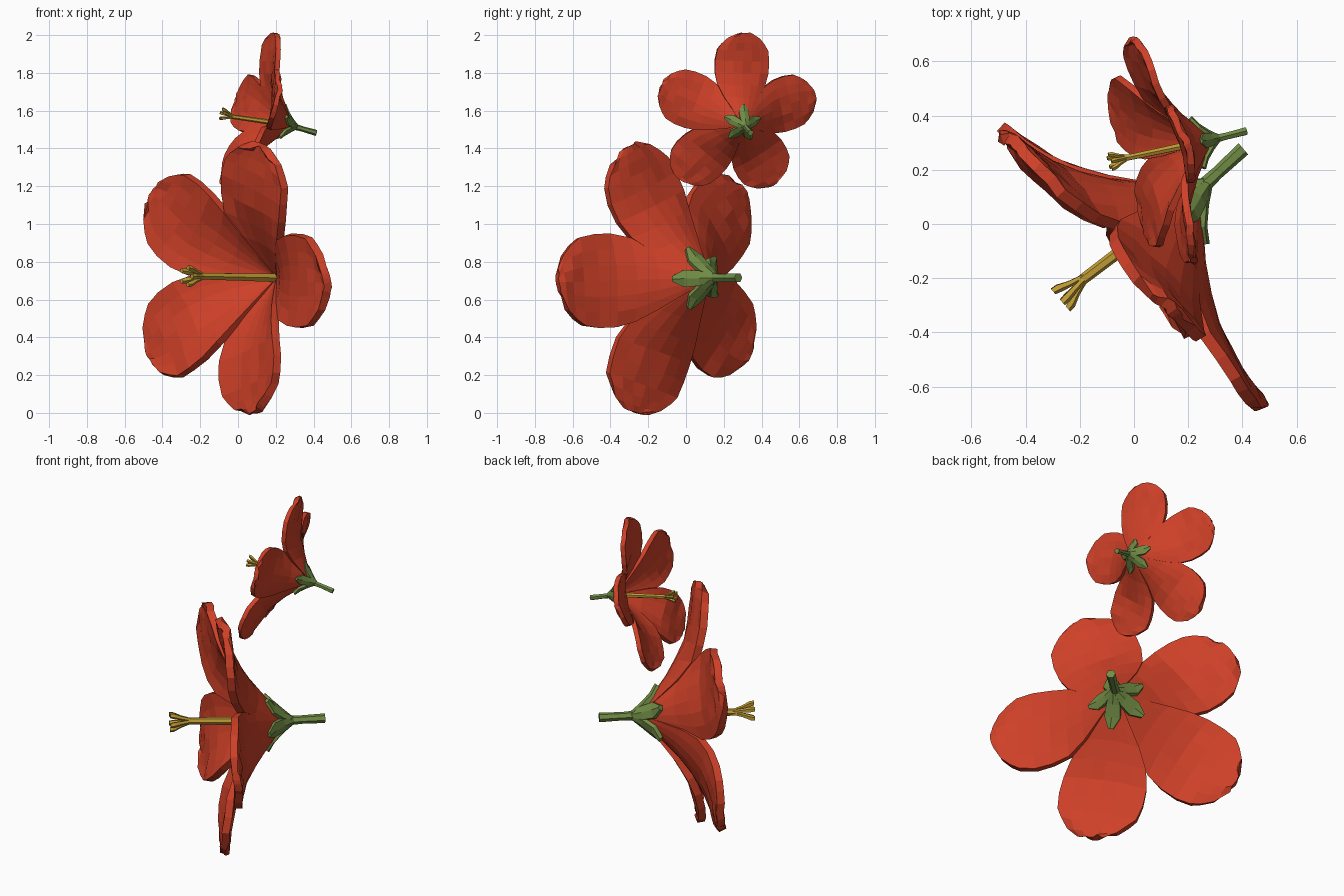
import bpy, bmesh, math, random
from mathutils import Vector, Matrix

if "Cube" in bpy.data.objects:
    bpy.data.objects.remove(bpy.data.objects["Cube"])

random.seed(4)

def material(name, rgb):
    m = bpy.data.materials.new(name)
    m.diffuse_color = (*rgb, 1)
    m.use_nodes = True
    m.node_tree.nodes["Principled BSDF"].inputs["Base Color"].default_value = m.diffuse_color
    return m

RED = material("petal red", (0.62, 0.052, 0.021))
GREEN = material("sepal green", (0.165, 0.265, 0.06))
YELLOW = material("pistil yellow", (0.52, 0.33, 0.035))

# Petal rows: distance from axis, half width; and funnel profile (radius, depth)
ROWS = [(0.02, 0.025), (0.1, 0.085), (0.2, 0.16), (0.3, 0.218), (0.4, 0.243),
        (0.5, 0.246), (0.59, 0.232), (0.66, 0.196), (0.71, 0.145), (0.742, 0.07)]
FUNNEL = [(0, 0.015), (0.22, 0.195), (0.4, 0.305), (0.55, 0.345), (0.8, 0.375)]

def depth(r):
    for (r0, d0), (r1, d1) in zip(FUNNEL, FUNNEL[1:]):
        if r <= r1:
            return d0 + (d1 - d0) * (r - r0) / (r1 - r0)
    return FUNNEL[-1][1]

def finish(name, bm, frame, mat):
    bm.transform(frame)
    bmesh.ops.recalc_face_normals(bm, faces=bm.faces)
    mesh = bpy.data.meshes.new(name)
    bm.to_mesh(mesh)
    bm.free()
    mesh.materials.append(mat)
    ob = bpy.data.objects.new(name, mesh)
    bpy.context.collection.objects.link(ob)
    return ob

def loft(bm, rings):
    """Skin a list of equal rings and cap both ends."""
    vs = [[bm.verts.new(p) for p in ring] for ring in rings]
    n = len(vs[0])
    for a, b in zip(vs, vs[1:]):
        for i in range(n):
            j = (i + 1) % n
            bm.faces.new((a[i], a[j], b[j], b[i]))
    bm.faces.new(vs[0][::-1])
    bm.faces.new(vs[-1])

def tube(bm, path, sides):
    """Tube through (point, radius) pairs running along local z."""
    loft(bm, [[Vector(p) + Vector((math.cos(t), math.sin(t), 0)) * r
               for t in (math.tau * i / sides for i in range(sides))]
              for p, r in path])

def petal(name, frame, angle, scale):
    bm = bmesh.new()
    cols = 6
    tilt = 1 - 0.1 * math.cos(angle)
    reach = 1.03 if angle == 0 else 1.0
    grid = []
    for r, w in ROWS:
        row = []
        for i in range(cols + 1):
            s = 2 * i / cols - 1
            v = s * w
            edge = r * reach - 0.02 * s * s * (r > 0.6)
            z = depth(math.hypot(edge, v)) * tilt
            # one side laps over the neighbour, both edges cup forward
            z += min(r, 0.3) * (0.04 * s + 0.04 * s * s)
            if r > 0.3:
                z += random.uniform(-0.007, 0.007)
            row.append(bm.verts.new((edge, v, z)))
        grid.append(row)
    for a, b in zip(grid, grid[1:]):
        for i in range(cols):
            bm.faces.new((a[i], a[i + 1], b[i + 1], b[i]))
    ob = finish(name, bm, frame @ Matrix.Rotation(angle, 4, 'Z'), RED)
    mod = ob.modifiers.new("thickness", 'SOLIDIFY')
    mod.thickness = 0.044 * scale
    mod.offset = 0

def flower(label, base, axis, first, scale, bend):
    z = Vector(axis).normalized()
    x = Vector(first)
    x = (x - z * x.dot(z)).normalized()
    y = z.cross(x)
    rot = Matrix((x, y, z)).transposed().to_4x4()
    frame = Matrix.Translation(base) @ rot @ Matrix.Scale(scale, 4)

    # Five petals
    for k in range(5):
        petal(f"{label}_petal_{k + 1}", frame, math.tau * k / 5, scale)

    # Calyx: five flat, blunt sepals hugging the funnel
    bm = bmesh.new()
    for k in range(5):
        turn = Matrix.Rotation(math.tau * k / 5, 3, 'Z')
        rings = []
        for r, d, w in [(0.012, -0.05, 0.016), (0.06, 0.01, 0.04),
                        (0.115, 0.065, 0.046), (0.17, 0.1, 0.014)]:
            rings.append([turn @ Vector(p) for p in (
                (r, -w, d), (r + 0.006, 0, d - 0.008), (r, w, d),
                (r - 0.014, w, d + 0.018), (r - 0.014, -w, d + 0.018))])
        loft(bm, rings)
    finish(f"{label}_calyx", bm, frame, GREEN)

    # Stem
    bm = bmesh.new()
    tube(bm, [((-0.01, 0, -0.23), 0.027), ((-0.005, 0, -0.1), 0.024), ((0, 0, 0.02), 0.03)], 6)
    finish(f"{label}_stem", bm, frame, GREEN)

    # Pistil column with five splayed tips
    bx, by = bend
    bm = bmesh.new()
    tube(bm, [((0, 0, 0.03), 0.026), ((bx * 0.5, by * 0.5, 0.3), 0.022), ((bx, by, 0.55), 0.02)], 6)
    for k in range(5):
        t = math.tau * k / 5
        c, s = math.cos(t), math.sin(t)
        tube(bm, [((bx + c * q, by + s * q, h), r) for q, h, r in
                  [(0.006, 0.52, 0.01), (0.024, 0.58, 0.013),
                   (0.041, 0.62, 0.017), (0.047, 0.645, 0.014)]], 5)
    finish(f"{label}_pistil", bm, frame, YELLOW)

flower("large_flower", (0.235, 0.12, 0.715), (-0.76, -0.65, 0), (0.65, -0.76, -0.035), 1.0, (-0.03, 0.008))
flower("small_flower", (0.285, 0.31, 1.52), (-0.94, -0.24, 0.23), (0, 0.045, 1), 0.6, (-0.045, 0.025))
